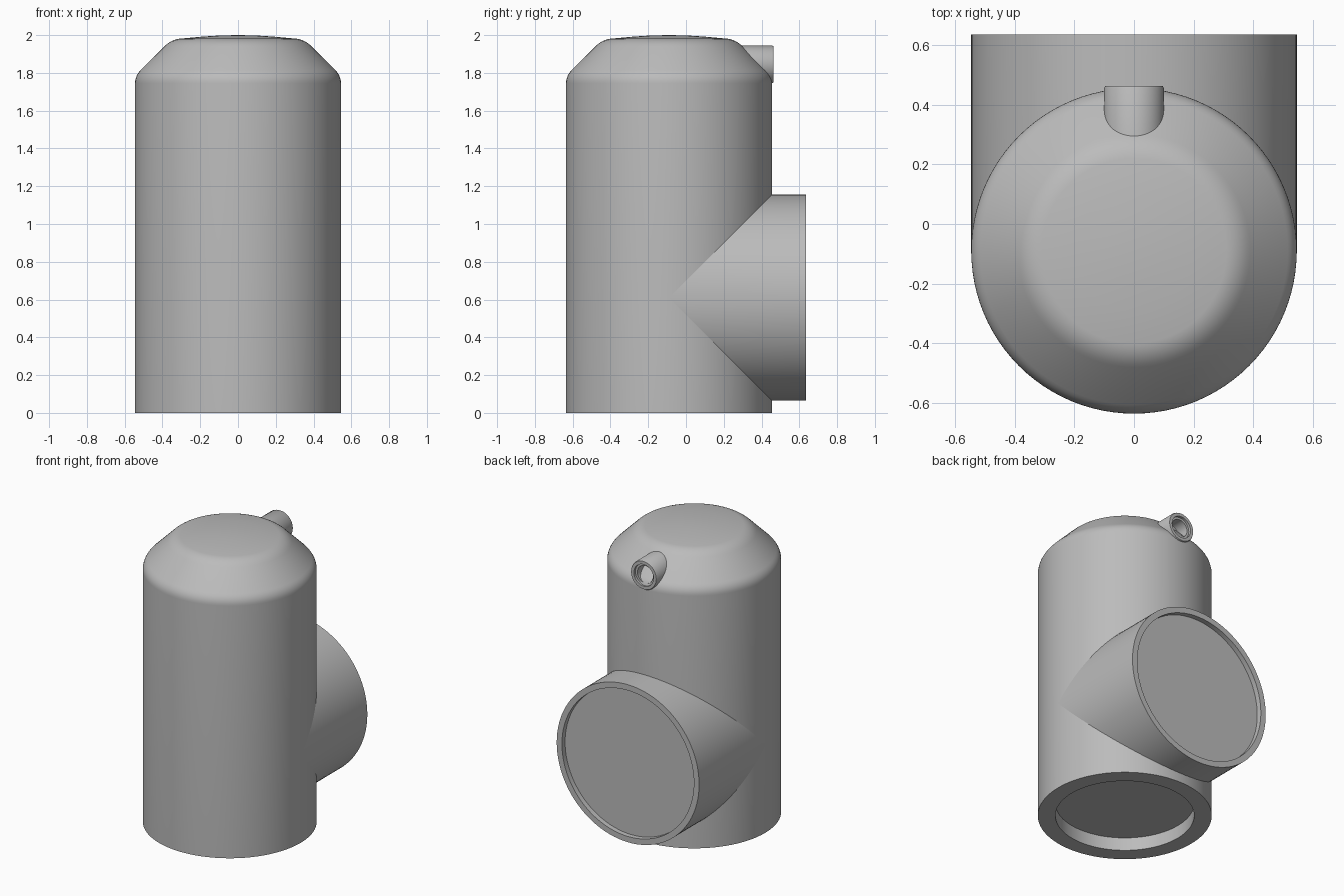
import bpy, bmesh, math
from mathutils import Matrix, Vector

if "Cube" in bpy.data.objects:
    bpy.data.objects.remove(bpy.data.objects["Cube"], do_unlink=True)

grey = bpy.data.materials.new("satin_grey")
grey.use_nodes = True
COLOR = (0.5, 0.5, 0.5, 1)
grey.diffuse_color = COLOR
grey.node_tree.nodes["Principled BSDF"].inputs["Base Color"].default_value = COLOR

BODY_Y = -0.09
RADIUS = 0.545
PIPE_Z = 0.61
SEGMENTS = 96


def lathe(name, profile, transform, segments=SEGMENTS, shape=None):
    """Revolve (radius, height) points about z, then place the result."""
    bm = bmesh.new()
    verts = [bm.verts.new((r, 0, h)) for r, h in profile]
    edges = [bm.edges.new(pair) for pair in zip(verts, verts[1:])]
    bmesh.ops.spin(bm, geom=verts + edges, cent=(0, 0, 0), axis=(0, 0, 1),
                   angle=math.tau, steps=segments, use_merge=True)
    bmesh.ops.remove_doubles(bm, verts=bm.verts, dist=1e-5)
    bm.transform(transform)
    if shape:
        for v in bm.verts:
            shape(v)
    bmesh.ops.recalc_face_normals(bm, faces=bm.faces)
    mesh = bpy.data.meshes.new(name)
    bm.to_mesh(mesh)
    bm.free()
    mesh.materials.append(grey)
    obj = bpy.data.objects.new(name, mesh)
    bpy.context.collection.objects.link(obj)
    bpy.ops.object.select_all(action='DESELECT')
    obj.select_set(True)
    bpy.context.view_layer.objects.active = obj
    bpy.ops.object.shade_smooth_by_angle(angle=math.radians(30))
    return obj


def rounded(a, corner, b, steps=6):
    """Quadratic curve easing round a profile corner."""
    a, c, b = Vector(a), Vector(corner), Vector(b)
    ts = [i / steps for i in range(steps + 1)]
    return [tuple(a * (1 - t) ** 2 + c * 2 * t * (1 - t) + b * t * t) for t in ts]


# Upright body: recessed underside, straight wall, sloped shoulder, shallow dome
body = [(0, 0.09), (0.435, 0.09), (0.435, 0), (RADIUS, 0)]
body += rounded((RADIUS, 1.745), (RADIUS, 1.785), (0.515, 1.815))
body += rounded((0.39, 1.94), (0.355, 1.975), (0.31, 1.981))
body += [(0.2, 1.991), (0.1, 1.998), (0, 2)]
lathe("body", body, Matrix.Translation((0, BODY_Y, 0)))

# Pipes point backwards: local z becomes +y
BACKWARD = Matrix.Rotation(-math.pi / 2, 4, 'X')


# Side branch, its inner end mitred to follow the body wall
def mitre(v):
    if v.co.y < BODY_Y + 0.01:
        v.co.y += abs(v.co.z - PIPE_Z) - 0.008


branch = [(0, BODY_Y), (RADIUS, BODY_Y), (RADIUS, 0.635),
          (0.505, 0.635), (0.505, 0.6), (0, 0.6)]
lathe("side_branch", branch, Matrix.Translation((0, 0, PIPE_Z)) @ BACKWARD, shape=mitre)

# Small outlet spout on the shoulder, with a stepped bore
spout = [(0, 0.2), (0.1, 0.2), (0.1, 0.455), (0.096, 0.462), (0.075, 0.462),
         (0.075, 0.445), (0.06, 0.445), (0.06, 0.36), (0, 0.36)]
lathe("outlet_spout", spout, Matrix.Translation((0, 0, 1.845)) @ BACKWARD, segments=48)
